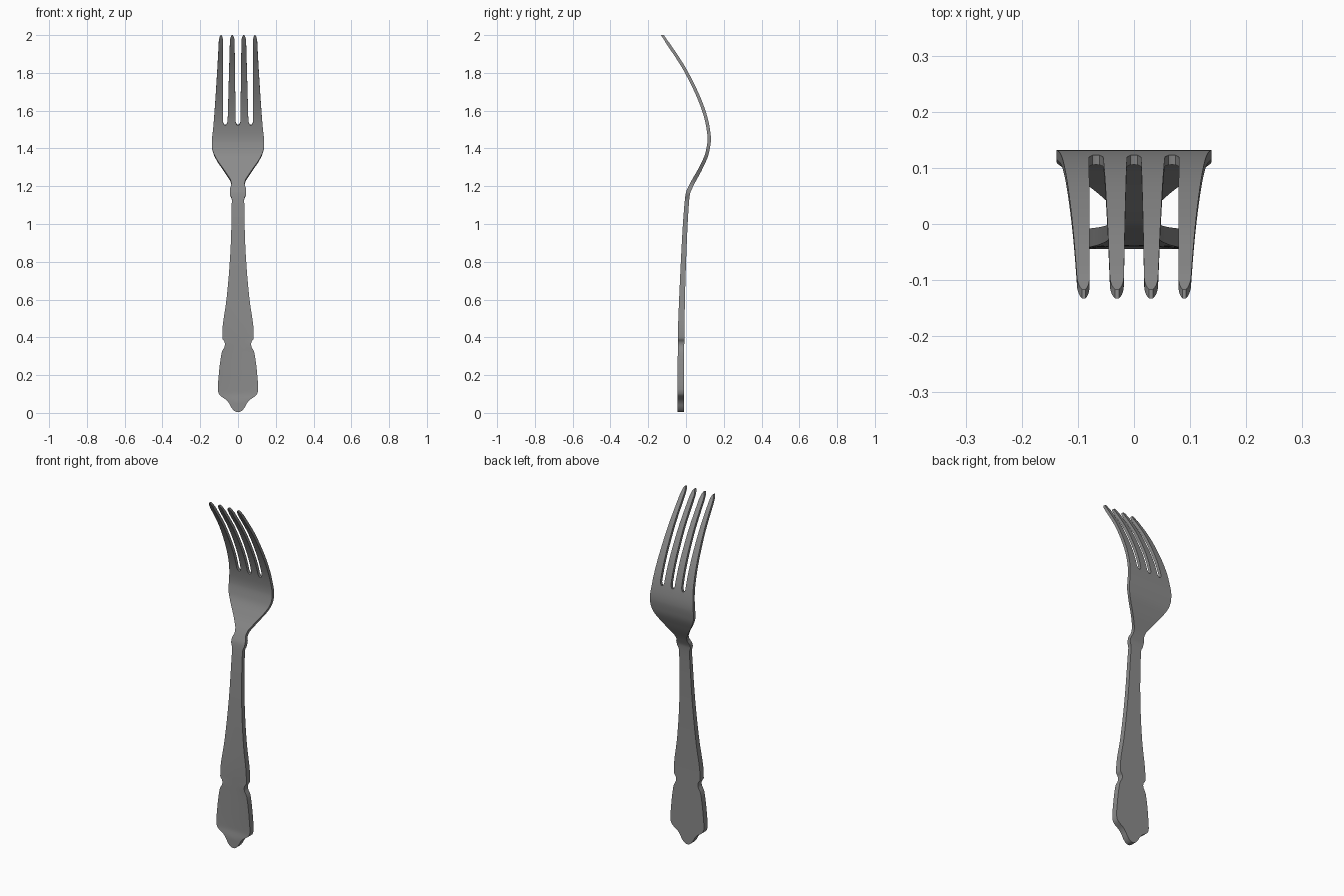
import bpy, bmesh, math
from mathutils import Vector

if "Cube" in bpy.data.objects:
    bpy.data.objects.remove(bpy.data.objects["Cube"])

# Half-width of the silhouette by height (z, w)
WIDTH = [(0.004, .008), (.012, .021), (.03, .036), (.05, .047), (.07, .064), (.085, .086), (.1, .101),
         (.125, .107), (.2, .102), (.32, .086), (.36, .069), (.375, .071), (.395, .083),
         (.42, .083), (.6, .061), (.75, .047), (.9, .038), (1.0, .035), (1.13, .033),
         (1.16, .043), (1.18, .043), (1.205, .035), (1.225, .038), (1.25, .052), (1.3, .086),
         (1.34, .113), (1.38, .132), (1.41, .138), (1.44, .138), (1.51, .131), (1.7, .117),
         (1.9, .105), (2.0, .1)]
# Side-view centre line (z, y) and thickness (z, t)
BEND = [(0, -.028), (.4, -.026), (.6, -.021), (.9, -.009), (1.1, .003), (1.16, .01), (1.2, .026),
        (1.3, .08), (1.38, .113), (1.45, .123), (1.52, .115), (1.6, .094), (1.8, .004), (2.0, -.125)]
THICK = [(0, .034), (.4, .034), (.7, .029), (1.0, .025), (1.2, .022), (1.4, .018), (2.0, .016)]
# Depth of the shallow dish in the front of the handle (z, depth)
DISH = [(0, 0), (.05, 0), (.11, .006), (.25, .005), (.6, .001), (.8, 0), (2, 0)]
SLOT = 1.54


def curve(tab, z):
    """Smooth interpolation with limited slopes, so it never overshoots."""
    n = len(tab)
    d = [(tab[i + 1][1] - tab[i][1]) / (tab[i + 1][0] - tab[i][0]) for i in range(n - 1)]

    def slope(i):
        if i == 0 or i == n - 1:
            return d[min(i, n - 2)]
        a, b = d[i - 1], d[i]
        return 0 if a * b <= 0 else 2 * a * b / (a + b)
    i = max(0, min(n - 2, sum(1 for p in tab if p[0] <= z) - 1))
    h = tab[i + 1][0] - tab[i][0]
    t = (z - tab[i][0]) / h
    return ((2 * t**3 - 3 * t * t + 1) * tab[i][1] + (t**3 - 2 * t * t + t) * h * slope(i)
            + (3 * t * t - 2 * t**3) * tab[i + 1][1] + (t**3 - t * t) * h * slope(i + 1))


def bounds(z):
    """The eight tine edges across the fork at height z."""
    w = curve(WIDTH, z)
    if z < SLOT:
        k = w / curve(WIDTH, SLOT)
        half = [.0125 * k, .055 * k, .08 * k, w]
    else:
        f = (z - SLOT) / (2 - SLOT)
        half = [.0125 + .006 * f, .055 - .013 * f, .08 - .001 * f, w]
        s = max(.3, math.sqrt(max(0, 1 - (max(0, z - 1.965) / .035) ** 2)))  # rounded tips
        for a in (0, 2):
            c, r = (half[a] + half[a + 1]) / 2, (half[a + 1] - half[a]) / 2
            half[a], half[a + 1] = c - r * s, c + r * s
    return [-h for h in reversed(half)] + half


def place(x, z, side):
    """Put a sheet point on the front (-1) or back (+1) of the bent blank."""
    e = .004
    tangent = (curve(BEND, z + e) - curve(BEND, z - e)) / (2 * e)
    nrm = Vector((0, 1, -tangent)).normalized()
    t = curve(THICK, z) / 2
    if side < 0:                                    # dished handle front
        t -= curve(DISH, z) * max(0, 1 - (x / curve(WIDTH, z)) ** 2)
    if z < .06 or z > 1.97:                         # keep the two ends level
        nrm = Vector((0, 1, 0))
    return Vector((x, curve(BEND, z), z)) + nrm * t * side


# Rows up the fork, with one exactly at the slot ends
SUB = 4
rows = []
for (a, _), (b, _) in zip(WIDTH, WIDTH[1:]):
    if a < 1.51:
        steps = 3 if b - a < .09 else 5
        rows += [a + (b - a) * i / steps for i in range(steps)]
rows.append(1.51)
slot_row = len(rows)
rows += [SLOT + (1.96 - SLOT) * i / 16 for i in range(17)] + [1.972, 1.98, 1.988, 1.994, 1.998, 2.0]


def sheet_point(r, c):
    z = rows[r]
    b = bounds(z)
    s, i = divmod(c, SUB)
    if s == 7:
        s, i = 6, SUB
    u = i / SUB
    if r == slot_row and s % 2:                     # round slot bottoms
        z -= .016 * math.sqrt(1 - (2 * u - 1) ** 2)
    return b[s] + (b[s + 1] - b[s]) * u, z


# Cells of the flat sheet, leaving the gaps between the tines open
cells = [((r, c), (r, c + 1), (r + 1, c + 1), (r + 1, c))
         for r in range(len(rows) - 1) for c in range(7 * SUB)
         if r < slot_row or (c // SUB) % 2 == 0]

bm = bmesh.new()
verts = {}


def vert(key, side):
    if (key, side) not in verts:
        verts[key, side] = bm.verts.new(place(*sheet_point(*key), side))
    return verts[key, side]


edges = set()
for q in cells:
    bm.faces.new([vert(k, -1) for k in q])
    bm.faces.new([vert(k, 1) for k in reversed(q)])
    edges.update(zip(q, q[1:] + q[:1]))
# Side walls along every open edge
for a, b in edges:
    if (b, a) not in edges:
        bm.faces.new([vert(b, -1), vert(a, -1), vert(a, 1), vert(b, 1)])
bmesh.ops.recalc_face_normals(bm, faces=bm.faces)

mesh = bpy.data.meshes.new("fork")
bm.to_mesh(mesh)
bm.free()
fork = bpy.data.objects.new("fork", mesh)
bpy.context.collection.objects.link(fork)
bpy.context.view_layer.objects.active = fork
fork.select_set(True)
bpy.ops.object.shade_smooth_by_angle(angle=math.radians(40))

# Dark steel
steel = bpy.data.materials.new("dark_steel")
steel.diffuse_color = (.26, .26, .26, 1)
steel.use_nodes = True
steel.node_tree.nodes["Principled BSDF"].inputs["Base Color"].default_value = steel.diffuse_color
mesh.materials.append(steel)
